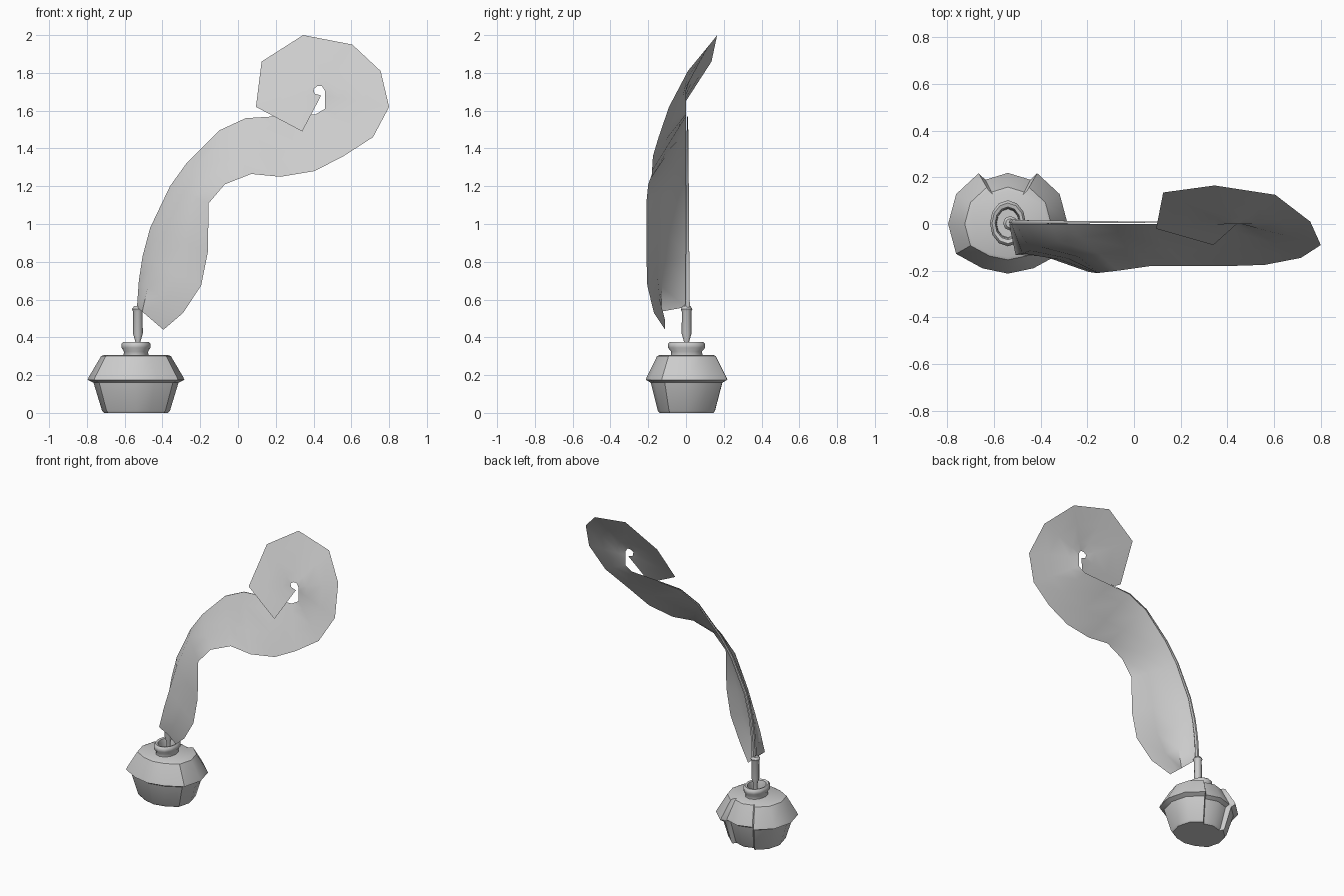
import bpy, bmesh, math
from mathutils import Vector

cube = bpy.data.objects.get("Cube")
if cube:
    bpy.data.objects.remove(cube)

grey = bpy.data.materials.new("pale_grey")
grey.use_nodes = True
color = (0.6, 0.6, 0.6, 1)
grey.diffuse_color = color
grey.node_tree.nodes["Principled BSDF"].inputs["Base Color"].default_value = color


def finish(name, bm, angle, recalc=True):
    """Turn a bmesh into a smooth shaded object."""
    if recalc:
        bmesh.ops.recalc_face_normals(bm, faces=bm.faces)
    mesh = bpy.data.meshes.new(name)
    bm.to_mesh(mesh)
    bm.free()
    mesh.materials.append(grey)
    obj = bpy.data.objects.new(name, mesh)
    bpy.context.collection.objects.link(obj)
    bpy.ops.object.select_all(action="DESELECT")
    bpy.context.view_layer.objects.active = obj
    obj.select_set(True)
    bpy.ops.object.shade_smooth_by_angle(angle=math.radians(angle))
    return obj


def lathe(name, center, profile, spokes, angle=35, y_scale=1):
    """Spin (radius, z) pairs around z; spokes are (degrees, radius factor)."""
    bm = bmesh.new()
    rings = []
    for r, z in profile:
        rings.append([bm.verts.new((center[0] + r * k * math.cos(math.radians(a)),
                                    center[1] + r * k * math.sin(math.radians(a)) * y_scale, z))
                      for a, k in spokes])
    n = len(spokes)
    for low, high in zip(rings, rings[1:]):
        for i in range(n):
            j = (i + 1) % n
            bm.faces.new((low[i], low[j], high[j], high[i]))
    bm.faces.new(rings[0][::-1])
    bm.faces.new(rings[-1])
    return finish(name, bm, angle)


def even(n):
    return [(360 * i / n, 1) for i in range(n)]


# Pot body: flattened front, stepped panel at the back
pot_spokes = [(0, 1), (30, 1), (60, .98), (63, .83), (90, .855), (117, .83), (120, .98),
              (150, 1), (180, 1), (210, 1), (240, .855), (270, .83), (300, .855), (330, 1)]
lathe("pot_body", (-.54, 0),
      [(.17, 0), (.18, .012), (.225, .16), (.256, .175), (.25, .19), (.185, .3), (.17, .306)],
      pot_spokes)

# Neck with rolled rim and recessed mouth
lathe("pot_neck", (-.54, .003),
      [(.066, .3), (.064, .325), (.077, .345), (.077, .365), (.068, .376),
       (.055, .372), (.05, .35), (.048, .312)],
      even(12), angle=50, y_scale=1.28)

# Quill nib and grip
lathe("quill_nib", (-.53, .003),
      [(.012, .315), (.013, .375), (.026, .42), (.025, .535), (.031, .55), (.02, .565)],
      even(8), angle=50)

# Feather edges: spine (x, z) and free edge (x, y, z), row by row
spine = [(-.535, .56), (-.525, .7), (-.505, .83), (-.465, .98), (-.36, 1.2), (-.27, 1.325),
         (-.1, 1.495), (.04, 1.56), (.2, 1.57), (.41, 1.58), (.46, 1.61), (.46, 1.68),
         (.46, 1.705), (.445, 1.73), (.42, 1.73), (.4, 1.715), (.405, 1.69), (.44, 1.68)]
free = [(-.395, -.11, .44), (-.29, -.17, .53), (-.195, -.205, .675), (-.16, -.21, .85),
        (-.155, -.21, 1.11), (-.07, -.2, 1.21), (.07, -.18, 1.265), (.225, -.18, 1.25),
        (.405, -.18, 1.28), (.56, -.175, 1.36), (.715, -.145, 1.46), (.8, -.09, 1.62),
        (.755, .01, 1.81), (.605, .125, 1.95), (.345, .165, 2), (.125, .135, 1.86),
        (.095, -.02, 1.62), (.34, -.09, 1.49)]

# Feather vane: one curling sheet, bowed near the quill
bm = bmesh.new()
rows = []
for i, ((sx, sz), f) in enumerate(zip(spine, free)):
    s, f = Vector((sx, 0, sz)), Vector(f)
    bow = .11 * max(0, 1 - i / 6)
    row = []
    for t, b in ((0, 0), (.2, 1), (.6, .4), (1, 0)):
        p = s.lerp(f, t)
        p.y -= bow * b
        row.append(bm.verts.new(p))
    rows.append(row)
for a, b in zip(rows, rows[1:]):
    for k in range(len(a) - 1):
        bm.faces.new((a[k], a[k + 1], b[k + 1], b[k]))
finish("feather_vane", bm, 60, recalc=False)

# Feather shaft: thin tapering tube behind the spine edge
bm = bmesh.new()
rings = []
shaft = spine[:9]
for i, (x, z) in enumerate(shaft):
    r = .014 * (1 - i / len(shaft))
    before, after = shaft[max(i - 1, 0)], shaft[min(i + 1, len(shaft) - 1)]
    side = Vector((after[1] - before[1], 0, before[0] - after[0])).normalized()
    c = Vector((x, .008, z)) + side * r
    rings.append([bm.verts.new(c + side * r * math.cos(q) + Vector((0, r * math.sin(q), 0)))
                  for q in (k * math.tau / 6 for k in range(6))])
for a, b in zip(rings, rings[1:]):
    for k in range(6):
        bm.faces.new((a[k], a[k - 1], b[k - 1], b[k]))
bm.faces.new(rings[0])
bm.faces.new(rings[-1])
finish("feather_shaft", bm, 60)
